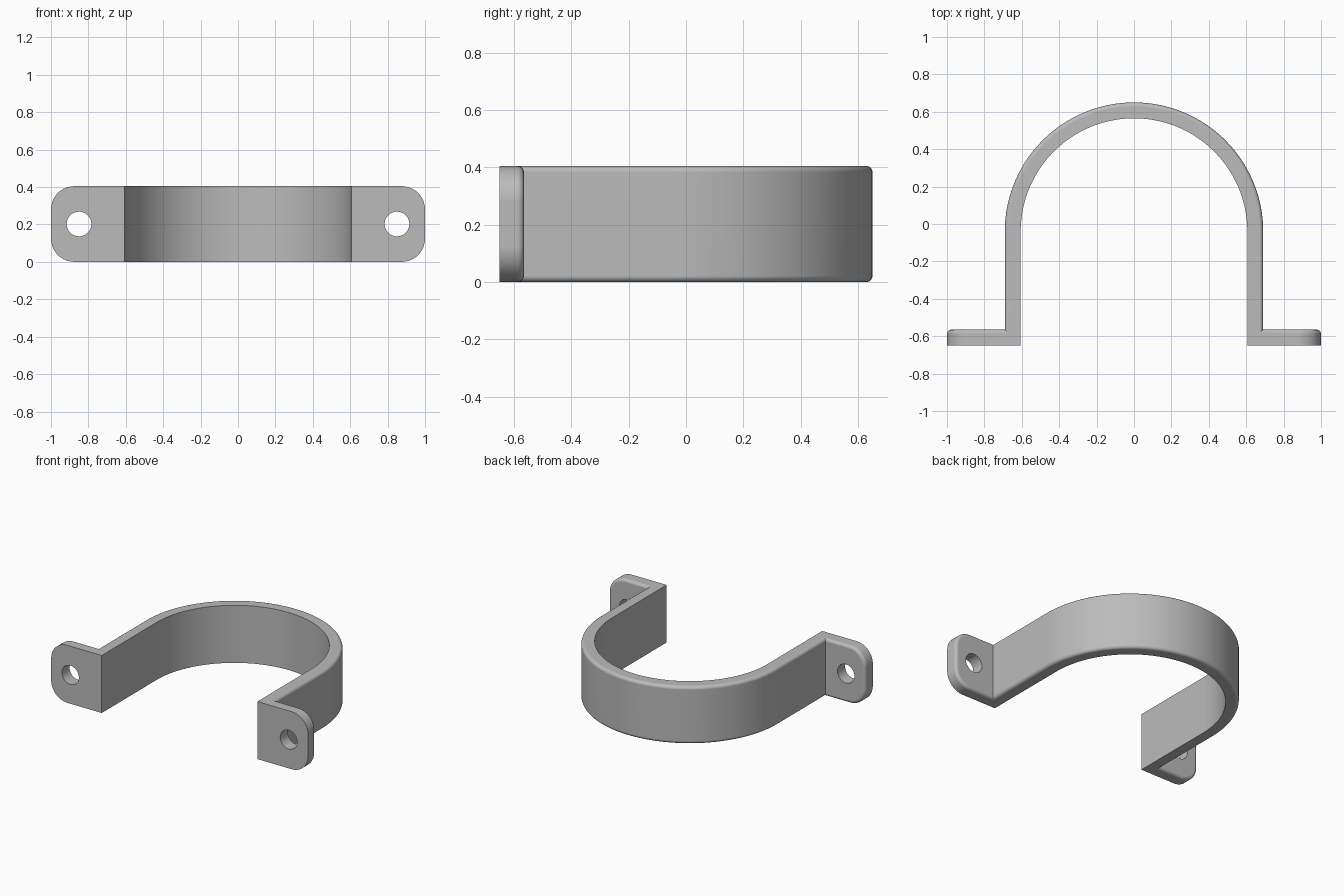
import bpy, bmesh
from math import sin, cos, pi

cube = bpy.data.objects.get("Cube")
if cube:
    bpy.data.objects.remove(cube)

H, T = 0.405, 0.085            # strap width and thickness
INNER, CY = 0.606, -0.041      # inner bend radius and centre
FRONT, END = -0.65, 1.0        # flange face and tip
R, F = 0.125, 0.022            # flange corner and edge rounding

metal = bpy.data.materials.new("plain grey metal")
metal.use_nodes = True
metal.diffuse_color = (0.5, 0.5, 0.5, 1)
metal.node_tree.nodes["Principled BSDF"].inputs["Base Color"].default_value = (0.5, 0.5, 0.5, 1)

# Cross-section as (depth, inset from edge), from inner face to rounded outer edge
section = [(0, 0)]
for k in range(7):
    a = k / 6 * pi / 2
    section.append((T - F + F * sin(a), F - F * cos(a)))


def ring(place):
    """Lower half of the section, then its mirror image in z."""
    low = [place(d, i) for d, i in section]
    return low + [(x, y, H - z) for x, y, z in reversed(low)]


# Half of the bend, the mitred corner, then the rounded flange tip
rings = []
BEND, TIP = 40, 10
for s in range(BEND + 1):
    a = pi / 2 * (1 - s / BEND)
    rings.append(ring(lambda d, i: ((INNER + d) * cos(a), CY + (INNER + d) * sin(a), i)))
rings.append(ring(lambda d, i: (INNER + d, FRONT + d, i)))
for s in range(TIP + 1):
    a = pi / 2 * s / TIP
    rings.append(ring(lambda d, i: (END - R + (R - i) * sin(a), FRONT + d, R - (R - i) * cos(a))))

bm = bmesh.new()
loops = [[bm.verts.new(p) for p in r] for r in rings]
n = len(loops[0])
for a, b in zip(loops, loops[1:]):
    for k in range(n):
        j = (k + 1) % n
        bm.faces.new((a[k], a[j], b[j], b[k]))
tip = loops[-1]
for k in range(n // 2 - 1):
    bm.faces.new((tip[k], tip[k + 1], tip[n - 2 - k], tip[n - 1 - k]))

# Mirror the half strap across x
for v in loops[0]:
    v.co.x = 0
geom = bm.verts[:] + bm.edges[:] + bm.faces[:]
bmesh.ops.mirror(bm, geom=geom, axis='X', merge_dist=0.0001)
bmesh.ops.remove_doubles(bm, verts=bm.verts[:], dist=0.00001)
bmesh.ops.recalc_face_normals(bm, faces=bm.faces[:])
mesh = bpy.data.meshes.new("pipe_strap")
bm.to_mesh(mesh)
bm.free()
mesh.materials.append(metal)
strap = bpy.data.objects.new("pipe_strap", mesh)
bpy.context.collection.objects.link(strap)


def activate(ob):
    bpy.ops.object.select_all(action='DESELECT')
    ob.select_set(True)
    bpy.context.view_layer.objects.active = ob


# Screw holes through both flanges
for side in (-1, 1):
    bpy.ops.mesh.primitive_cylinder_add(vertices=48, radius=0.066, depth=0.4,
                                        location=(side * 0.85, FRONT, H / 2),
                                        rotation=(pi / 2, 0, 0))
    cutter = bpy.context.object
    cutter.name = "hole_cutter"
    cutter.hide_render = True
    cutter.data.materials.append(metal)
    cut = strap.modifiers.new("screw_hole", 'BOOLEAN')
    cut.operation, cut.solver, cut.object = 'DIFFERENCE', 'EXACT', cutter
    activate(strap)
    bpy.ops.object.modifier_apply(modifier=cut.name)
    bpy.data.objects.remove(cutter)

# Smooth bends with crisp inner edges
activate(strap)
bpy.ops.object.shade_smooth_by_angle(angle=pi / 6)
weighted = strap.modifiers.new("even_shading", 'WEIGHTED_NORMAL')
weighted.keep_sharp = True
